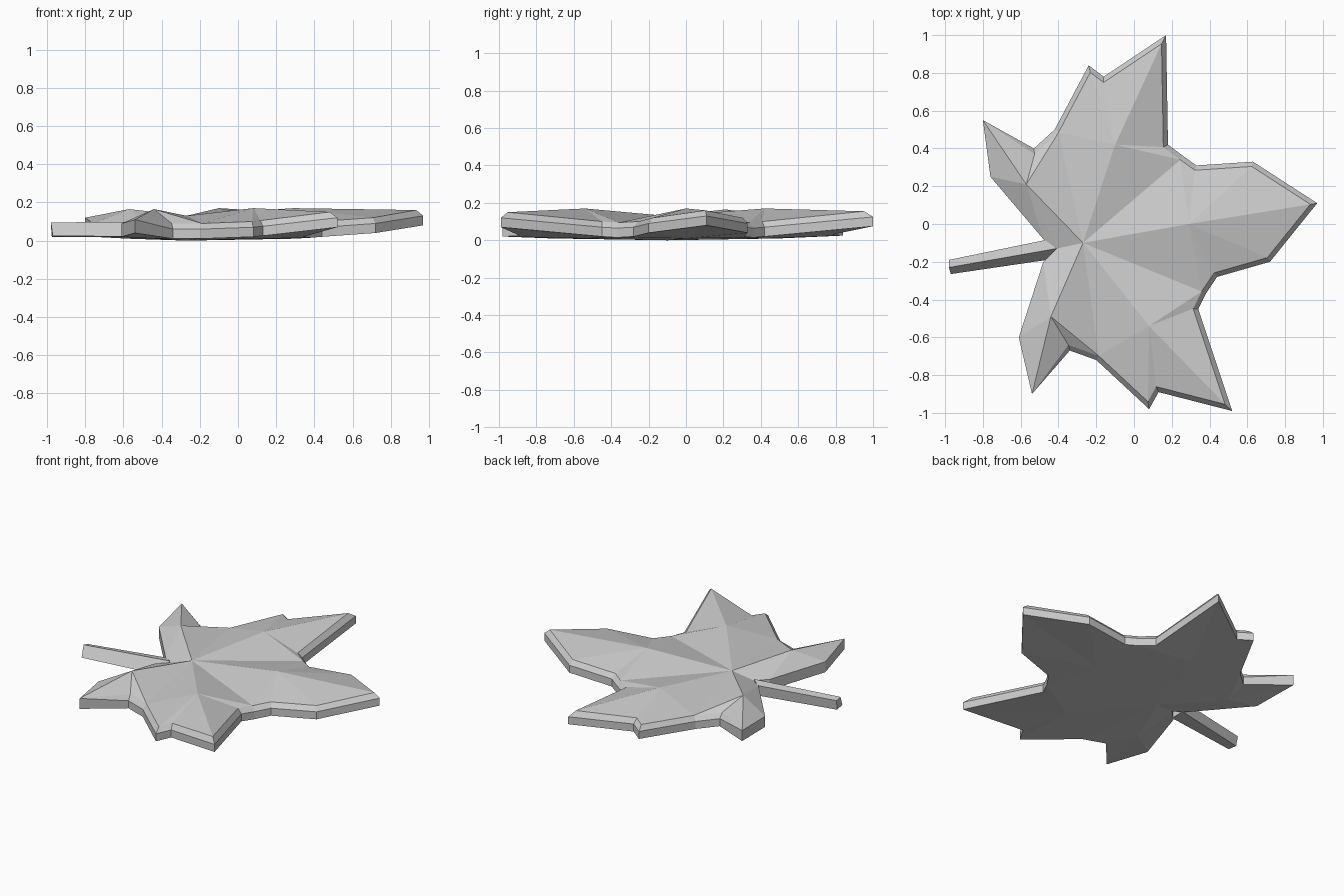
import bpy, bmesh
from mathutils import Vector

if "Cube" in bpy.data.objects:
    bpy.data.objects.remove(bpy.data.objects["Cube"])

mat = bpy.data.materials.new("pale grey")
mat.diffuse_color = (0.6, 0.6, 0.6, 1)
mat.use_nodes = True
mat.node_tree.nodes["Principled BSDF"].inputs["Base Color"].default_value = mat.diffuse_color

def finish(bm, name):
    bmesh.ops.recalc_face_normals(bm, faces=bm.faces)
    mesh = bpy.data.meshes.new(name)
    bm.to_mesh(mesh)
    bm.free()
    mesh.materials.append(mat)
    bpy.context.collection.objects.link(bpy.data.objects.new(name, mesh))

# Each lobe: raised middle point, then its outline (x, y, underside height) from its first notch
lobes = [
    ((-.57, .21, .165), [(-.41, -.13, .02), (-.48, -.08, .02), (-.76, .25, .02),
                         (-.80, .55, .05), (-.53, .40, .02)]),
    ((-.10, .42, .17), [(-.42, .50, .01), (-.24, .84, .025), (-.16, .78, .03),
                        (.17, 1.0, .075), (.18, .42, .02)]),
    ((.29, 0, .17), [(.26, .36, .015), (.33, .31, .02), (.63, .33, .04), (.97, .11, .08),
                     (.72, -.20, .04), (.44, -.28, .02)]),
    ((.08, -.54, .17), [(.38, -.37, .015), (.34, -.45, .02), (.52, -.99, .07),
                        (.13, -.89, .025), (.08, -.98, .02)]),
    ((-.44, -.49, .165), [(-.20, -.72, .01), (-.34, -.67, .01), (-.54, -.90, .04),
                          (-.61, -.60, .02), (-.48, -.20, .02)]),
]
outline = [Vector(p) for _, pts in lobes for p in pts]
n = len(outline)
BEVEL, SIDE, RISE = 0.025, 0.05, 0.03

def inset(i):
    """Mitred inward offset of outline point i (the outline runs clockwise)."""
    p = outline[i].xy
    a = (p - outline[i - 1].xy).normalized()
    b = (outline[(i + 1) % n].xy - p).normalized()
    na, nb = Vector((a.y, -a.x)), Vector((b.y, -b.x))
    m = (na + nb).normalized()
    return p + m * BEVEL / max(m.dot(na), 0.35)

# Leaf blade: creased top, bevelled rim, nearly flat underside
bm = bmesh.new()
low = [bm.verts.new(p) for p in outline]
rim = [bm.verts.new((p.x, p.y, p.z + SIDE)) for p in outline]
top = []
for i, p in enumerate(outline):
    if i < 4 or i >= n - 3:            # the two rear lobes fall straight to the edge
        top.append(rim[i])
        rim[i].co.z += 0.02
    else:
        q = inset(i)
        top.append(bm.verts.new((q.x, q.y, p.z + SIDE + RISE)))

hub_top = bm.verts.new((-.27, -.10, .13))
hub_low = bm.verts.new((-.27, -.10, 0))
start = 0
for mid, pts in lobes:
    ids = [(start + k) % n for k in range(len(pts) + 1)]
    start += len(pts)
    mid_top = bm.verts.new(mid)
    mid_low = bm.verts.new((mid[0], mid[1], .01))
    for ring, hub, m in ((top, hub_top, mid_top), (low, hub_low, mid_low)):
        bm.faces.new((hub, m, ring[ids[0]]))
        bm.faces.new((hub, ring[ids[-1]], m))
        for a, b in zip(ids, ids[1:]):
            bm.faces.new((m, ring[b], ring[a]))

for i in range(n):
    j = (i + 1) % n
    bm.faces.new((low[i], low[j], rim[j], rim[i]))
    band = list(dict.fromkeys((rim[i], rim[j], top[j], top[i])))
    if len(band) > 2:
        bm.faces.new(band)
finish(bm, "leaf_blade")

# Stem: four-sided tapered bar running back from the blade
bm = bmesh.new()
end = [(-.97, -.265, .025), (-.975, -.20, .02), (-.98, -.19, .085), (-.98, -.23, .095)]
root = [(-.46, -.19, .02), (-.46, -.09, .02), (-.47, -.085, .09), (-.41, -.13, .10)]
a = [bm.verts.new(p) for p in end]
b = [bm.verts.new(p) for p in root]
bm.faces.new(a)
bm.faces.new(b)
for i in range(4):
    j = (i + 1) % 4
    bm.faces.new((a[i], a[j], b[j], b[i]))
finish(bm, "stem")
